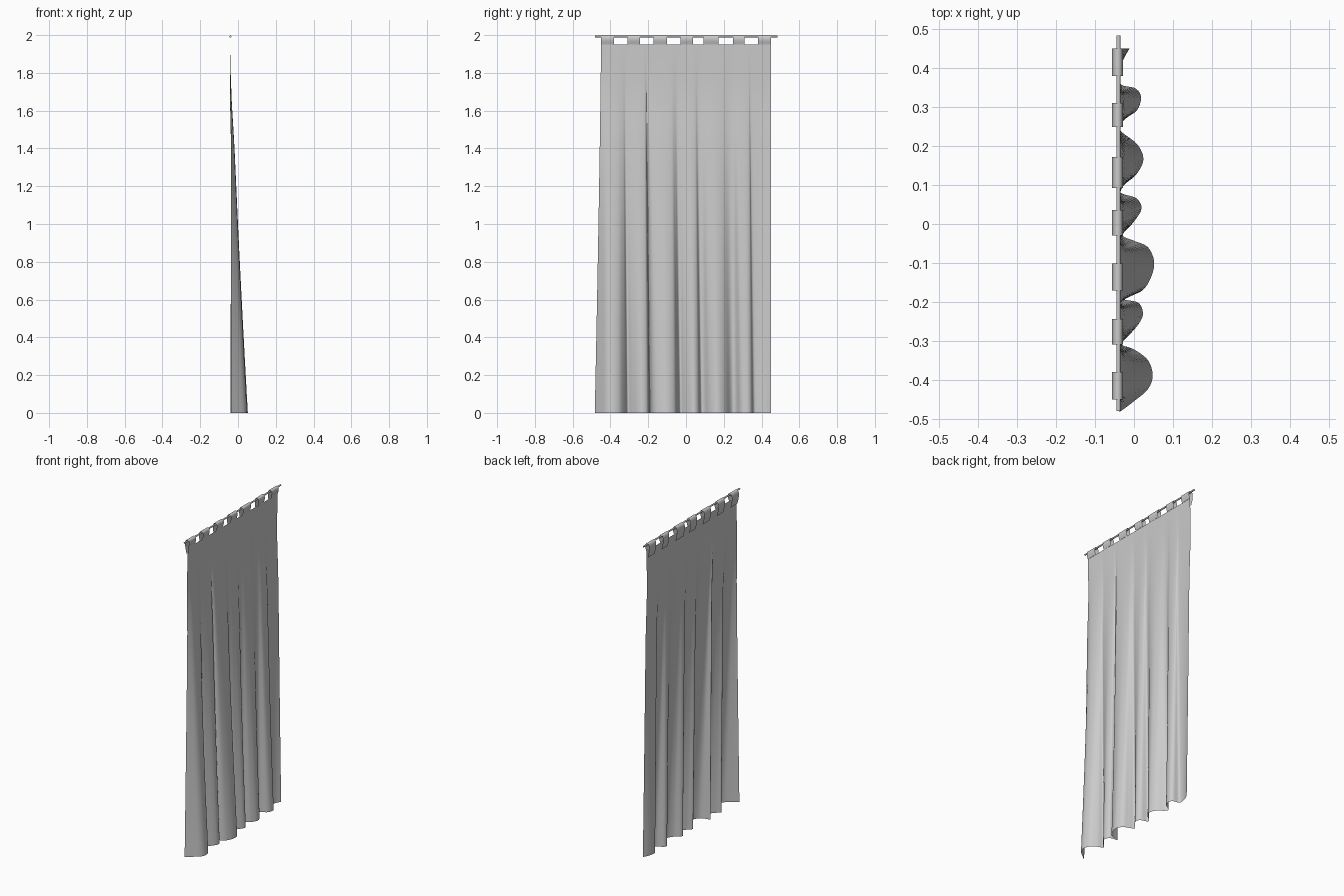
import bpy, bmesh, math
from mathutils import Vector

if "Cube" in bpy.data.objects:
    bpy.data.objects.remove(bpy.data.objects["Cube"])


def make_material(name, colour):
    mat = bpy.data.materials.new(name)
    mat.use_nodes = True
    mat.diffuse_color = colour
    mat.node_tree.nodes["Principled BSDF"].inputs["Base Color"].default_value = colour
    return mat


cloth = make_material("light grey cloth", (0.6, 0.6, 0.6, 1))


def smooth_path(points, steps):
    """Catmull-Rom curve through the points."""
    pts = [Vector(p) for p in points]
    pts = [2 * pts[0] - pts[1]] + pts + [2 * pts[-1] - pts[-2]]
    path = []
    for a, b, c, d in zip(pts, pts[1:], pts[2:], pts[3:]):
        for k in range(steps):
            t = k / steps
            path.append(b + (c - a) * t / 2 + (2 * a - 5 * b + 4 * c - d) * t**2 / 2
                        + (3 * b - a - 3 * c + d) * t**3 / 2)
    return path + [pts[-2]]


def make_sheet(name, rows):
    """Quad surface through rows of points."""
    bm = bmesh.new()
    grid = [[bm.verts.new(p) for p in row] for row in rows]
    for r, s in zip(grid, grid[1:]):
        for i in range(len(r) - 1):
            bm.faces.new((r[i], s[i], s[i + 1], r[i + 1]))
    for f in bm.faces:
        f.smooth = True
    mesh = bpy.data.meshes.new(name)
    bm.to_mesh(mesh)
    bm.free()
    mesh.materials.append(cloth)
    obj = bpy.data.objects.new(name, mesh)
    bpy.context.collection.objects.link(obj)
    return obj


# Hem line of the folds, as (y, x)
hem = smooth_path([
    (-.483, -.037), (-.455, .0), (-.425, .035), (-.39, .048), (-.35, .036),
    (-.322, .0), (-.308, -.033), (-.285, -.012), (-.255, .013), (-.23, .023),
    (-.203, .012), (-.195, -.02), (-.19, -.037), (-.175, .015), (-.145, .04),
    (-.1, .052), (-.06, .036), (-.043, .0), (-.028, -.03), (.0, -.005),
    (.038, .019), (.066, .006), (.08, -.034), (.1, -.028), (.125, .004),
    (.165, .024), (.205, .008), (.24, -.035), (.265, -.034), (.29, .006),
    (.325, .018), (.348, .004), (.358, -.033), (.385, -.037), (.42, -.028),
    (.45, -.012)], 6)

TOP_Z, TOP_X, ROWS = 1.95, -.036, 40


def top_y(y):
    # Folds drift sideways as they fall, the side edges stay nearly upright
    return y - .02 + .053 * math.exp(-(y + .483) / .08) + .02 * math.exp((y - .45) / .05)


# Curtain: flat at the top, opening into deep folds at the hem
rows = []
for j in range(ROWS + 1):
    f = j / ROWS
    z = TOP_Z * (1 - f)
    t = f ** 1.25
    bow = -.006 * math.exp(-((z - 1.7) / .2) ** 2)
    rows.append([(TOP_X + (x - TOP_X) * t + bow,
                  top_y(y) + (y - top_y(y)) * t, z) for y, x in hem])
make_sheet("curtain", rows)

# Hanging tabs looped over the rod
loop = smooth_path([(TOP_X, TOP_Z), (-.029, 1.975), (-.031, 1.993), (-.04, 2.0),
                    (-.05, 1.996), (-.056, 1.98), (-.055, 1.95), (-.046, 1.91)], 4)
tabs = [(-.415, .07), (-.277, .066), (-.136, .07), (.003, .066),
        (.132, .08), (.28, .062), (.415, .07)]
for n, (y, width) in enumerate(tabs):
    edges = [y + width / 2, y, y - width / 2]
    make_sheet(f"tab_{n + 1}", [[(x, e, z) for x, z in loop] for e in edges])

# Curtain rod
bpy.ops.mesh.primitive_cylinder_add(vertices=16, radius=.005, depth=.965,
                                    location=(-.04, .002, 1.992),
                                    rotation=(math.pi / 2, 0, 0))
rod = bpy.context.object
rod.name = "curtain_rod"
rod.data.materials.append(cloth)
bpy.ops.object.shade_smooth_by_angle()
